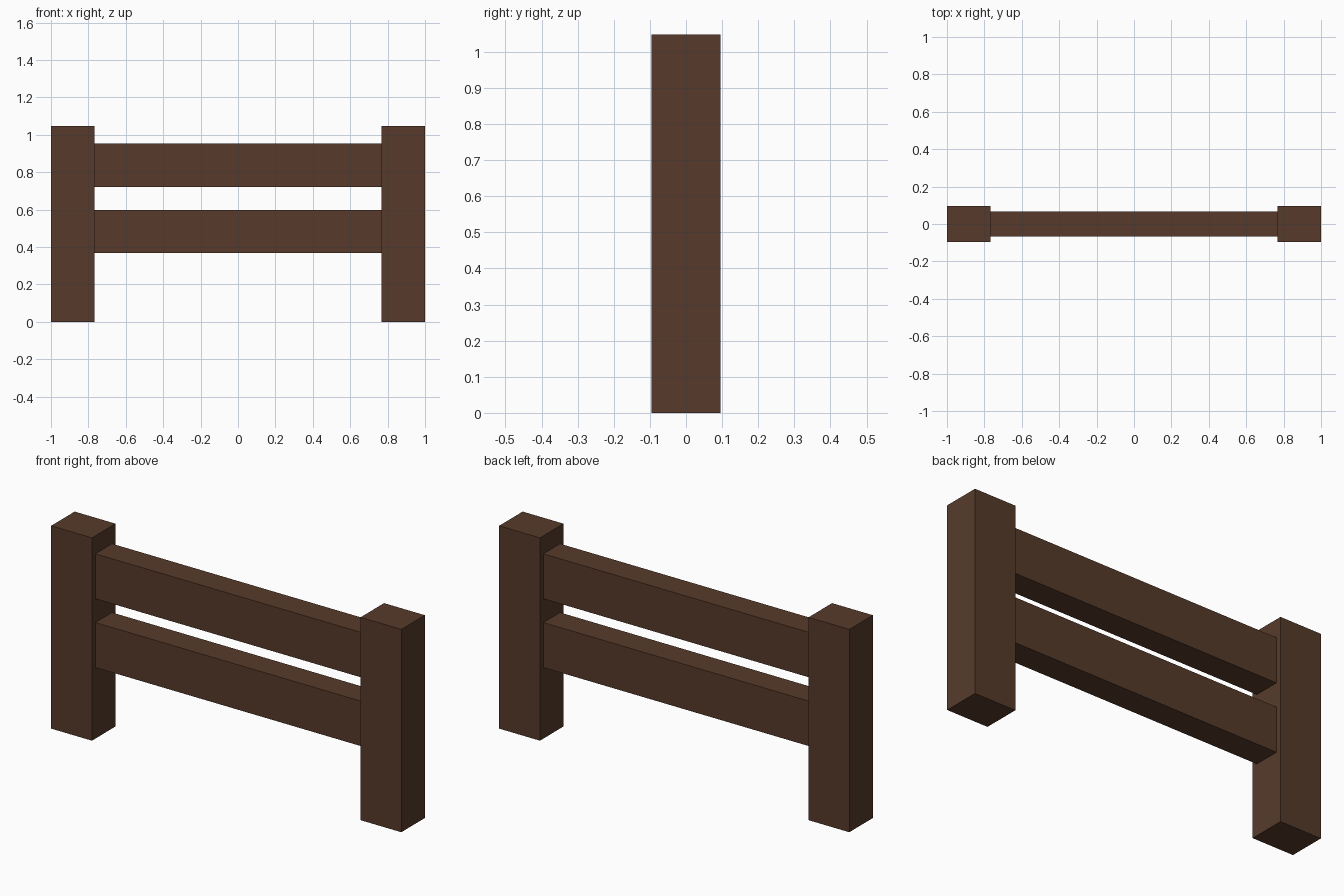
import bpy

if "Cube" in bpy.data.objects:
    bpy.data.objects.remove(bpy.data.objects["Cube"])

wood = bpy.data.materials.new("dark_wood")
wood.diffuse_color = (0.095, 0.043, 0.024, 1)
wood.use_nodes = True
wood.node_tree.nodes["Principled BSDF"].inputs["Base Color"].default_value = wood.diffuse_color


def box(name, x, y, z):
    """Box spanning the given (min, max) ranges."""
    spans = (x, y, z)
    bpy.ops.mesh.primitive_cube_add(size=1, location=[(a + b) / 2 for a, b in spans])
    ob = bpy.context.object
    ob.name = name
    ob.scale = [b - a for a, b in spans]
    bpy.ops.object.transform_apply(location=False, rotation=False, scale=True)
    ob.data.materials.append(wood)
    return ob


INNER = 0.767  # inner face of the posts

# End posts
box("left_post", (-1, -INNER), (-0.096, 0.096), (0, 1.047))
box("right_post", (INNER, 1), (-0.096, 0.096), (0, 1.047))

# Horizontal rails butted between the posts
for name, bottom in (("lower_rail", 0.367), ("upper_rail", 0.722)):
    box(name, (-INNER, INNER), (-0.068, 0.068), (bottom, bottom + 0.232))
